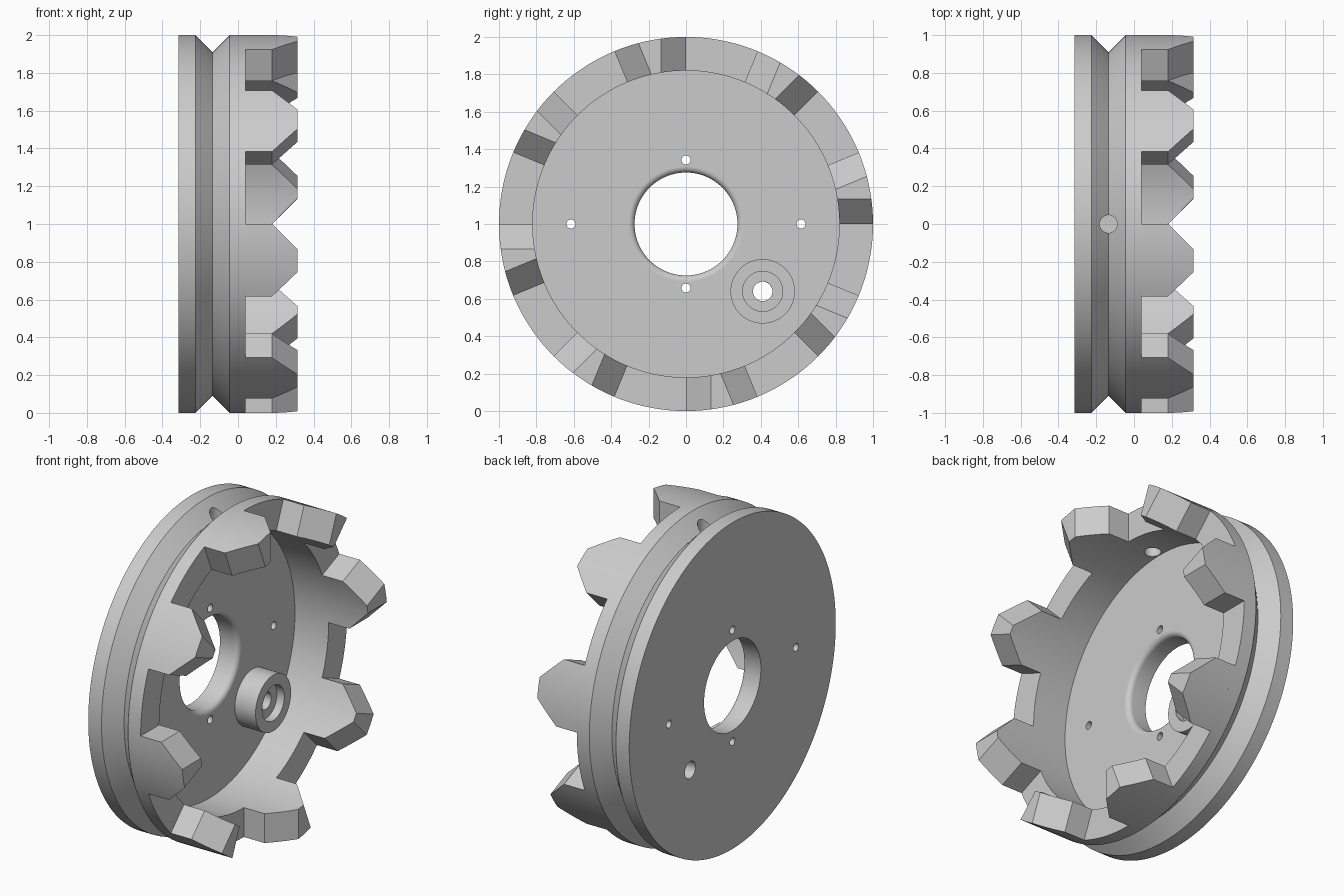
import bpy, bmesh
from math import sin, cos, pi, radians
from mathutils import Vector, Matrix

if "Cube" in bpy.data.objects:
    bpy.data.objects.remove(bpy.data.objects["Cube"], do_unlink=True)

CENTRE = Vector((0, 0, 1))
X_AXIS = Vector((1, 0, 0))
BACK, FLOOR, ROOT, SHOULDER, TIP = -0.315, -0.188, 0.04, 0.18, 0.315
OUTER, INNER, BORE = 1.0, 0.82, 0.275
STEPS = 144
GROOVE_X = -0.135

grey = bpy.data.materials.new("light grey")
grey.use_nodes = True
grey.diffuse_color = (0.6, 0.6, 0.6, 1)
grey.node_tree.nodes["Principled BSDF"].inputs["Base Color"].default_value = (0.6, 0.6, 0.6, 1)


def revolve(bm, profile, steps, start=0.0, angle=2 * pi):
    """Spin a closed (x, radius) profile about the x axis."""
    verts = [bm.verts.new((x, r * cos(start), r * sin(start))) for x, r in profile]
    edges = [bm.edges.new((v, verts[(i + 1) % len(verts)])) for i, v in enumerate(verts)]
    bmesh.ops.spin(bm, geom=verts + edges, axis=X_AXIS, cent=(0, 0, 0),
                   angle=angle, steps=steps)
    bmesh.ops.remove_doubles(bm, verts=bm.verts[:], dist=1e-5)


def make_object(name, bm, offset):
    bmesh.ops.translate(bm, verts=bm.verts[:], vec=offset)
    bmesh.ops.recalc_face_normals(bm, faces=bm.faces[:])
    mesh = bpy.data.meshes.new(name)
    bm.to_mesh(mesh)
    bm.free()
    mesh.materials.append(grey)
    obj = bpy.data.objects.new(name, mesh)
    bpy.context.collection.objects.link(obj)
    return obj


def activate(obj):
    bpy.ops.object.select_all(action="DESELECT")
    obj.select_set(True)
    bpy.context.view_layer.objects.active = obj


def smooth(obj):
    activate(obj)
    bpy.ops.object.shade_smooth_by_angle(angle=radians(25))


def drill(obj, position, radius, length, along_x=True):
    """Cut a round hole along x or z."""
    bm = bmesh.new()
    bmesh.ops.create_cone(bm, cap_ends=True, segments=32, radius1=radius,
                          radius2=radius, depth=length)
    if along_x:
        bmesh.ops.rotate(bm, verts=bm.verts[:], matrix=Matrix.Rotation(pi / 2, 3, "Y"))
    cutter = make_object("hole_cutter", bm, CENTRE + Vector(position))
    cutter.hide_render = True
    mod = obj.modifiers.new("hole", "BOOLEAN")
    mod.operation = "DIFFERENCE"
    mod.solver = "EXACT"
    mod.object = cutter
    activate(obj)
    bpy.ops.object.modifier_apply(modifier=mod.name)
    bpy.data.objects.remove(cutter, do_unlink=True)


# Cup-shaped wheel with a V groove and a rounded bore edge
ROUND = 0.032
fillet = [(FLOOR - ROUND + ROUND * cos(a), BORE + ROUND - ROUND * sin(a))
          for a in (pi / 2 * i / 8 for i in range(9))]
profile = fillet[::-1] + [
    (BACK, BORE), (BACK, OUTER), (GROOVE_X - 0.09, OUTER), (GROOVE_X, 0.91),
    (GROOVE_X + 0.09, OUTER), (ROOT, OUTER), (ROOT, INNER), (FLOOR, INNER),
    (FLOOR, BORE + ROUND + 0.004)]
if profile[0][1] < profile[8][1]:
    profile[:9] = profile[:9][::-1]
bm = bmesh.new()
revolve(bm, profile, STEPS)
wheel = make_object("grooved_wheel", bm, CENTRE)

# Pin holes, boss bore and the radial hole in the groove
BOSS = Vector((0, 0.41, -0.36))
for y, z in ((0.615, 0), (-0.615, 0), (0, 0.342), (0, -0.342)):
    drill(wheel, (-0.25, y, z), 0.024, 0.4)
drill(wheel, (-0.25, BOSS.y, BOSS.z), 0.052, 0.4)
drill(wheel, (GROOVE_X, 0, 0.87), 0.047, 0.3, along_x=False)
smooth(wheel)

# Counterbored boss on the floor
bm = bmesh.new()
revolve(bm, [(FLOOR, 0.052), (FLOOR, 0.172), (-0.048, 0.172), (-0.048, 0.107),
             (-0.098, 0.107), (-0.098, 0.052)], 64)
smooth(make_object("counterbored_boss", bm, CENTRE + BOSS))

# Eight crown teeth with sloping flanks
WIDTH = pi / 8
for k in range(8):
    start = k * pi / 4
    bm = bmesh.new()
    revolve(bm, [(ROOT, INNER), (ROOT, OUTER), (TIP, OUTER), (TIP, INNER)],
            STEPS // 16, start, WIDTH)
    bmesh.ops.holes_fill(bm, edges=[e for e in bm.edges if e.is_boundary], sides=0)
    for angle, side in ((start, -1), (start + WIDTH, 1)):
        tangent = Vector((0, -sin(angle), cos(angle)))
        bmesh.ops.bisect_plane(bm, geom=bm.verts[:] + bm.edges[:] + bm.faces[:],
                               plane_co=(SHOULDER, 0, 0), dist=1e-5,
                               plane_no=X_AXIS + side * tangent, clear_outer=True)
        bmesh.ops.holes_fill(bm, edges=[e for e in bm.edges if e.is_boundary], sides=0)
    smooth(make_object(f"crown_tooth_{k + 1}", bm, CENTRE))
